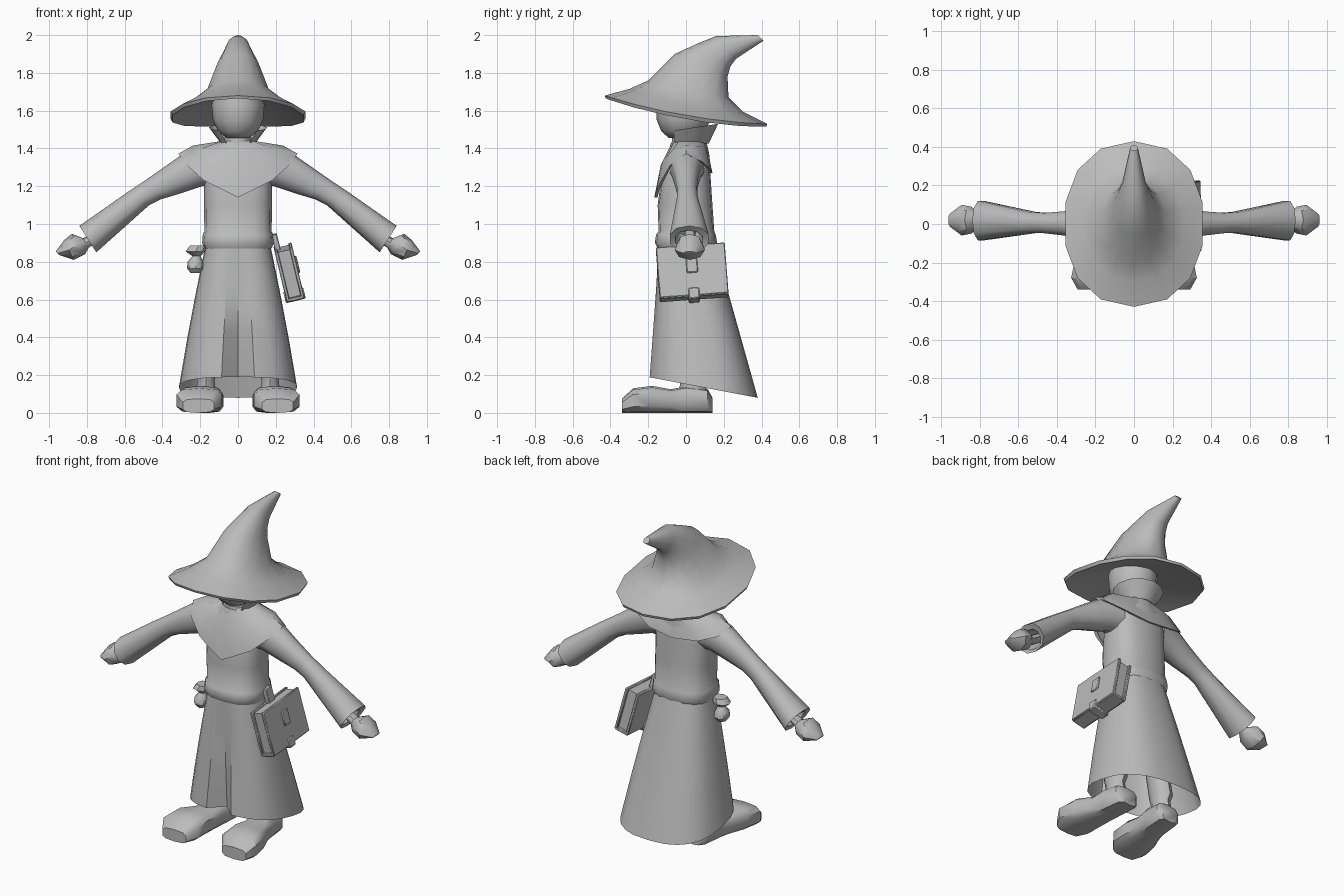
import bpy, bmesh
from math import cos, sin, pi, copysign
from mathutils import Vector as V, Euler

if "Cube" in bpy.data.objects:
    bpy.data.objects.remove(bpy.data.objects["Cube"])

grey = bpy.data.materials.new("plain grey")
grey.diffuse_color = (0.5, 0.5, 0.5, 1)
grey.use_nodes = True
grey.node_tree.nodes["Principled BSDF"].inputs["Base Color"].default_value = grey.diffuse_color


def finish(name, bm):
    bmesh.ops.recalc_face_normals(bm, faces=bm.faces)
    me = bpy.data.meshes.new(name)
    bm.to_mesh(me)
    bm.free()
    me.materials.append(grey)
    ob = bpy.data.objects.new(name, me)
    bpy.context.collection.objects.link(ob)
    return ob


def ring(p, q, w, n=12, e=1.0):
    """Rounded section from p (index 0) across to q, with half width vector w."""
    p, q, w = V(p), V(q), V(w)
    f = lambda t: copysign(abs(t) ** e, t) if abs(t) > 1e-6 else 0
    return [(p + q) / 2 + (p - q) / 2 * f(cos(2 * pi * i / n)) + w * f(sin(2 * pi * i / n))
            for i in range(n)]


def flat(y0, y1, z, rx, n=12, e=1.0, x=0):
    return ring((x, y0, z), (x, y1, z), (rx, 0, 0), n, e)


def loft(name, rings, closed=True, cap0=False, cap1=False, s=1):
    bm = bmesh.new()
    vs = [[bm.verts.new((p[0] * s, p[1], p[2])) for p in r] for r in rings]
    n = len(rings[0])
    for a, b in zip(vs, vs[1:]):
        for i in range(n if closed else n - 1):
            j = (i + 1) % n
            bm.faces.new((a[i], a[j], b[j], b[i]))
    if cap0:
        bm.faces.new(vs[0])
    if cap1:
        bm.faces.new(vs[-1])
    return finish(name, bm)


def box(name, size, local, origin, rot, bevel=0.0):
    bm = bmesh.new()
    bmesh.ops.create_cube(bm, size=1)
    for v in bm.verts:
        v.co = V(a * b for a, b in zip(v.co, size)) + V(local)
    if bevel:
        bmesh.ops.bevel(bm, geom=bm.edges[:], offset=bevel, segments=1, affect='EDGES')
    ob = finish(name, bm)
    ob.location, ob.rotation_euler = origin, rot
    return ob


# hat: underside, brim edge, then the backward-bent cone
hat = []
for yf, zf, yb, zb, rx, sag in [
        (-.15, 1.70, .16, 1.62, .14, -.02), (-.425, 1.665, .425, 1.515, .355, -.035),
        (-.43, 1.68, .43, 1.53, .365, -.03), (-.30, 1.715, .30, 1.595, .26, -.025),
        (-.20, 1.76, .225, 1.67, .165, -.01), (-.06, 1.90, .22, 1.78, .11, 0),
        (.06, 1.955, .235, 1.835, .08, 0), (.16, 1.995, .265, 1.875, .06, 0),
        (.38, 2.0, .41, 1.97, .02, 0)]:
    r = ring((0, yf, zf), (0, yb, zb), (rx, 0, 0), 14, .9)
    for i, p in enumerate(r):
        p.z += sag * sin(2 * pi * i / 14) ** 2
    hat.append(r)
loft("hat", hat, cap0=True, cap1=True)

# head and neck
loft("head", [flat(-.09, .05, 1.455, .06), flat(-.13, .10, 1.49, .105), flat(-.155, .13, 1.55, .133),
              flat(-.16, .14, 1.63, .14), flat(-.14, .13, 1.71, .12)], cap0=True, cap1=True)
loft("neck", [flat(-.08, .09, 1.38, .08), flat(-.07, .08, 1.50, .065)])

# collar, standing up and open at the front
low, high = [], []
for i in range(11):
    a = pi * (.22 + 1.56 * i / 10)
    low.append((.09 * sin(a), .02 - .10 * cos(a), 1.425))
    high.append((.155 * sin(a), .035 - .135 * cos(a), 1.51 - .02 * cos(a)))
loft("collar", [low, high], closed=False)

# jacket with a rolled lower hem
loft("jacket", [flat(-.13, .13, .88, .16, 16, .75), flat(-.15, .15, .87, .178, 16, .75),
                flat(-.165, .165, .90, .19, 16, .75), flat(-.158, .157, .945, .186, 16, .75),
                flat(-.145, .15, .96, .178, 16, .75), flat(-.15, .14, 1.1, .18, 16, .75),
                flat(-.13, .13, 1.25, .18, 16, .75), flat(-.10, .125, 1.36, .17, 16, .8),
                flat(-.08, .11, 1.43, .10, 16)], cap0=True, cap1=True)

# shoulder cape with a pointed front
half = [(0, -.168, 1.14), (.09, -.155, 1.185), (.18, -.13, 1.23), (.27, -.085, 1.31), (.315, 0, 1.372),
        (.28, .085, 1.33), (.17, .13, 1.29), (0, .14, 1.27)]
hem = [V(p) for p in half + [(-x, y, z) for x, y, z in half[-2:0:-1]]]
top = flat(-.07, .10, 1.44, .085, 14)
mid = [V((p.x * .76, p.y * .8, 1.415 - .5 * max(0, 1.35 - p.z) * (1 if p.y < 0 else .3))) for p in hem]
inner = [V((p.x * .92, p.y * .9, p.z)) for p in hem]
loft("cape", [top, mid, hem, inner])

# skirt, hollow, longer at the back, with a front pleat
skirt = []
for t in (0, .33, .66, 1):
    m = lambda a, b: a + (b - a) * t
    r = ring((0, m(-.145, -.20), m(.89, .19)), (0, m(.15, .38), m(.90, .08)),
             (m(.17, .313) + .02 * t * (1 - t), 0, 0), 24, .78)
    r[0].y += .09 * t
    for i in (1, -1):
        r[i].x *= .8
    skirt.append(r)
loft("skirt", skirt)

for s, side in ((1, "left"), (-1, "right")):
    # sleeve, flaring to a cuff with a recessed opening
    sleeve = []
    for xa, za, xb, zb, y0, y1 in [
            (.16, 1.42, .14, 1.2, -.09, .10), (.30, 1.365, .19, 1.2, -.08, .085),
            (.40, 1.295, .31, 1.16, -.062, .068), (.50, 1.225, .41, 1.13, -.05, .06),
            (.59, 1.165, .47, 1.10, -.05, .065), (.84, .99, .75, .85, -.09, .125),
            (.815, .965, .75, .87, -.06, .09), (.72, 1.0, .67, .94, -.04, .06)]:
        y = (y0 + y1) / 2
        sleeve.append(ring((xa, y, za), (xb, y, zb), (0, (y1 - y0) / 2, 0), 10, .9))
    loft(side + "_sleeve", sleeve, cap0=True, cap1=True, s=s)
    # closed hand
    hand = []
    for xa, za, xb, zb, w in [(.73, .98, .70, .93, .03), (.82, .925, .79, .875, .035),
                              (.88, .948, .81, .84, .07), (.92, .915, .87, .81, .08),
                              (.965, .855, .945, .835, .035)]:
        hand.append(ring((xa, .02, za), (xb, .02, zb), (0, w, 0), 8))
    loft(side + "_hand", hand, cap0=True, cap1=True, s=s)
    # boot, heel to toe
    boot = []
    for x, y, h, w in [(.15, .14, .08, .05), (.155, .115, .125, .08), (.165, 0, .14, .085),
                       (.175, -.08, .125, .09), (.195, -.18, .143, .115),
                       (.205, -.28, .13, .125), (.21, -.34, .075, .085)]:
        boot.append(ring((x, y, 0), (x, y, h), (w, 0, 0), 10, .6))
    loft(side + "_boot", boot, cap0=True, cap1=True, s=s)
    # leg
    loft(side + "_leg", [flat(-.04, .12, .08, .06, 10, x=.17), flat(-.03, .10, .17, .048, 10, x=.17),
                         flat(-.04, .12, .21, .058, 10, x=.17), flat(-.05, .10, .55, .06, 10, x=.12)], s=s)

# hanging book: covers, pages, spine, strap, clasp and hanger
o, r = (.27, .033, .745), Euler((.075, -.235, 0))
for x in (-.04, .04):
    box("book_cover", (.018, .365, .275), (x, 0, 0), o, r, .004)
box("book_pages", (.066, .335, .25), (0, 0, .004), o, r)
box("book_spine", (.085, .365, .018), (0, 0, -.132), o, r, .004)
box("book_strap", (.108, .06, .06), (0, 0, -.125), o, r, .006)
box("book_clasp", (.012, .06, .09), (.052, 0, .03), o, r, .005)
box("book_hanger", (.03, .06, .11), (-.03, 0, .16), o, r, .004)

# belt pouch
loft("pouch", [flat(-.07, -.01, .74, .025, 8, x=-.225), flat(-.09, .01, .765, .045, 8, x=-.225),
               flat(-.085, .005, .80, .042, 8, x=-.225), flat(-.06, -.02, .83, .022, 8, x=-.22),
               flat(-.09, .01, .855, .052, 8, x=-.225), flat(-.08, 0, .885, .045, 8, x=-.21)],
     cap0=True, cap1=True)

# soft shading with crisp creases
for ob in bpy.context.collection.objects:
    ob.select_set(True)
    bpy.context.view_layer.objects.active = ob
bpy.ops.object.shade_smooth_by_angle(angle=.75)
